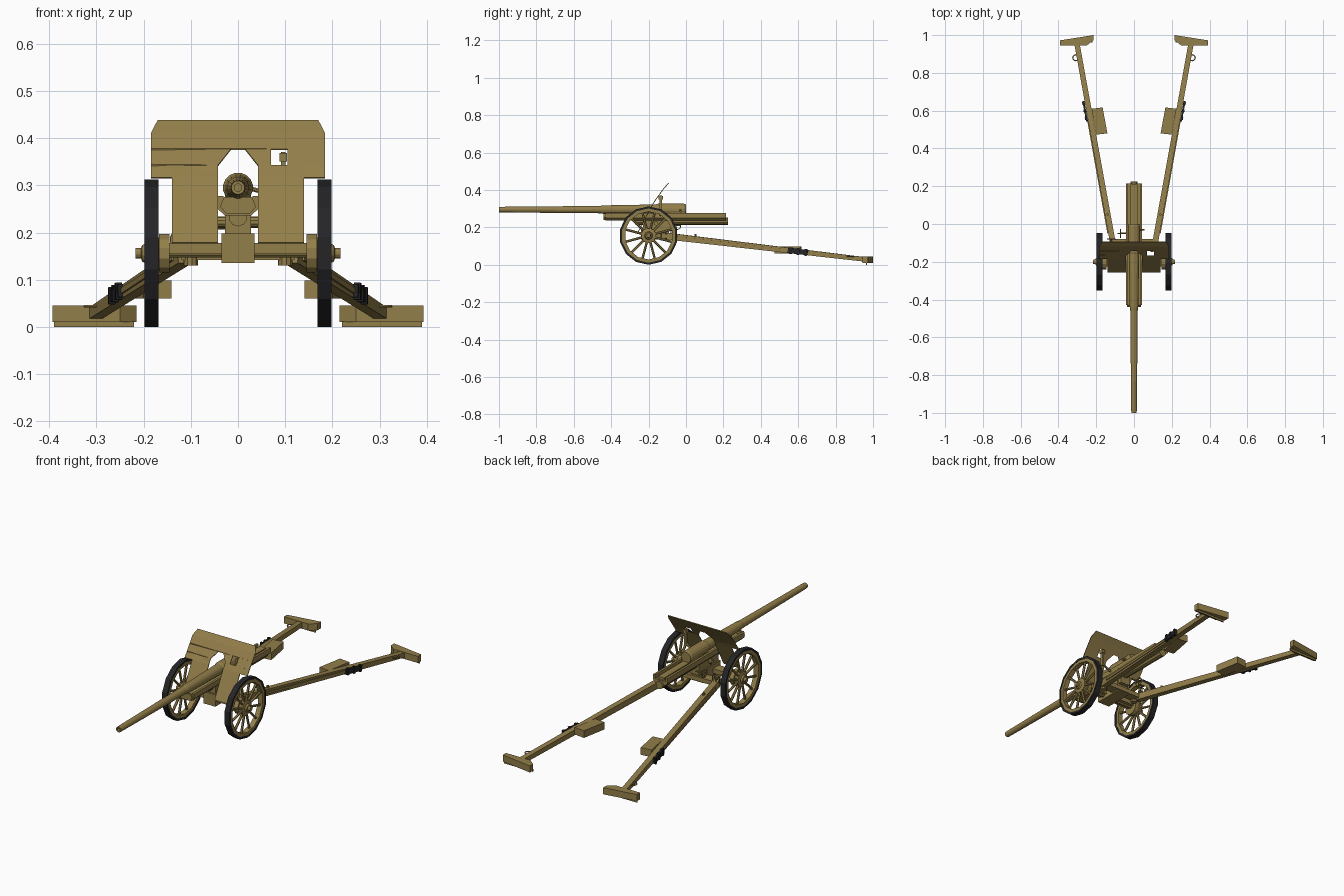
import bpy, bmesh, math
from mathutils import Vector

if "Cube" in bpy.data.objects:
    bpy.data.objects.remove(bpy.data.objects["Cube"])


def material(name, col):
    m = bpy.data.materials.new(name)
    m.diffuse_color = (*col, 1)
    m.use_nodes = True
    m.node_tree.nodes["Principled BSDF"].inputs["Base Color"].default_value = m.diffuse_color
    return m


KHAKI = material("khaki_paint", (0.29, 0.21, 0.068))
BLACK = material("black_rubber", (0.018, 0.018, 0.02))


def finish(name, bm, mat=KHAKI):
    bmesh.ops.recalc_face_normals(bm, faces=bm.faces)
    me = bpy.data.meshes.new(name)
    bm.to_mesh(me)
    bm.free()
    me.materials.append(mat)
    ob = bpy.data.objects.new(name, me)
    bpy.context.collection.objects.link(ob)
    return ob


def lathe(name, prof, n, centre, axis, mat=KHAKI, closed=False):
    """Revolve (distance along axis, radius) points around axis through centre."""
    bm = bmesh.new()
    a = Vector(axis).normalized()
    u = a.orthogonal().normalized() if abs(a.z) > 0.9 else a.cross(Vector((0, 0, 1))).normalized()
    v = a.cross(u)
    c = Vector(centre)
    rings = []
    for d, r in prof:
        rings.append([bm.verts.new(c + a * d + r * (u * math.cos(t) + v * math.sin(t)))
                      for t in (2 * math.pi * (i + 0.5) / n for i in range(n))])
    pairs = list(zip(rings, rings[1:]))
    if closed:
        pairs.append((rings[-1], rings[0]))
    for p, q in pairs:
        for i in range(n):
            j = (i + 1) % n
            bm.faces.new((p[i], p[j], q[j], q[i]))
    if not closed:
        bm.faces.new(rings[0])
        bm.faces.new(rings[-1])
    return finish(name, bm, mat)


def rod(name, p, q, r, n=8, mat=KHAKI):
    p, q = Vector(p), Vector(q)
    return lathe(name, [(0, r), ((q - p).length, r)], n, p, q - p, mat)


def beam(name, p, q, w0, h0, w1=None, h1=None, mat=KHAKI):
    """Tapered box from p to q, width sideways and height upright."""
    p, q = Vector(p), Vector(q)
    d = (q - p).normalized()
    s = d.cross(Vector((0, 0, 1))).normalized()
    u = s.cross(d)
    bm = bmesh.new()
    ends = []
    for c, w, h in ((p, w0, h0), (q, w1 or w0, h1 or h0)):
        ends.append([bm.verts.new(c + s * w / 2 * i + u * h / 2 * j)
                     for i, j in ((-1, -1), (1, -1), (1, 1), (-1, 1))])
    a, b = ends
    bm.faces.new(a)
    bm.faces.new(b)
    for i in range(4):
        j = (i + 1) % 4
        bm.faces.new((a[i], a[j], b[j], b[i]))
    return finish(name, bm, mat)


def prism(name, pts, axis, lo, hi, mat=KHAKI):
    """Extrude a 2D outline along y (points x,z) or z (points x,y)."""
    bm = bmesh.new()
    at = (lambda p, d: (p[0], d, p[1])) if axis == 'y' else (lambda p, d: (p[0], p[1], d))
    a = [bm.verts.new(at(p, lo)) for p in pts]
    b = [bm.verts.new(at(p, hi)) for p in pts]
    bm.faces.new(a)
    bm.faces.new(b)
    for i in range(len(pts)):
        j = (i + 1) % len(pts)
        bm.faces.new((a[i], a[j], b[j], b[i]))
    return finish(name, bm, mat)


def box(name, lo, hi, mat=KHAKI):
    (x0, y0, z0), (x1, y1, z1) = lo, hi
    return prism(name, [(x0, y0), (x1, y0), (x1, y1), (x0, y1)], 'z', z0, z1, mat)


def torus(name, c, axis, R, r, n=14):
    prof = [(r * math.sin(t), R + r * math.cos(t)) for t in (k * math.pi / 3 for k in range(6))]
    return lathe(name, prof, n, c, axis, closed=True)


# Barrel with open bore and heavy breech
lathe("barrel", [(-0.9, 0.008), (-1.0, 0.008), (-1.0, 0.0145), (-0.97, 0.0155), (-0.46, 0.020), (-0.44, 0.023),
                 (-0.16, 0.028), (-0.15, 0.032), (-0.01, 0.032), (0, 0.028)], 16, (0, 0, 0.295), (0, 1, 0))
box("breech_block", (-0.028, -0.08, 0.262), (0.028, -0.005, 0.3))
rod("breech_handle", (0.02, -0.03, 0.295), (0.055, -0.03, 0.285), 0.005)

# Cradle trough, recoil cylinder and end caps
prism("cradle", [(-0.043, 0.277), (-0.031, 0.277), (-0.031, 0.258), (0.031, 0.258), (0.031, 0.277), (0.043, 0.277),
                 (0.043, 0.25), (0.028, 0.236), (-0.028, 0.236), (-0.043, 0.25)], 'y', -0.43, 0.215)
box("cradle_slide", (-0.018, -0.01, 0.25), (0.018, 0.21, 0.271))
rod("recoil_cylinder", (0, -0.27, 0.233), (0, 0.225, 0.233), 0.02, 10)
prism("cradle_nose", [(-0.03, 0.275), (0.03, 0.275), (0.038, 0.255), (0.025, 0.24), (-0.025, 0.24), (-0.038, 0.255)],
      'y', -0.44, -0.43)

# Carriage saddle, pivot and axle
box("saddle", (-0.028, -0.23, 0.18), (0.028, -0.07, 0.24))
box("pivot_block", (-0.035, -0.24, 0.135), (0.035, -0.09, 0.198))
box("cross_beam", (-0.145, -0.225, 0.155), (0.145, -0.175, 0.178))
rod("axle", (-0.2, -0.2, 0.156), (0.2, -0.2, 0.156), 0.01)
rod("trunnion", (-0.045, -0.16, 0.222), (0.045, -0.16, 0.222), 0.012, 10)
box("rear_beam", (-0.12, -0.13, 0.142), (0.12, -0.08, 0.165))

# Shield: bands of (z0, z1, left/right x at bottom, left/right x at top), bent along a slope
SLOPE = [(0.178, -0.255), (0.315, -0.183), (0.342, -0.166), (0.376, -0.142), (0.41, -0.117), (0.437, -0.093)]
BANDS = [(0, -0.14, -0.042, -0.14, -0.042), (0, 0.042, 0.14, 0.042, 0.14),
         (1, -0.184, -0.14, -0.184, -0.14), (1, -0.14, -0.042, -0.14, -0.042),
         (1, 0.042, 0.14, 0.042, 0.14), (1, 0.14, 0.184, 0.14, 0.184),
         (2, -0.184, -0.042, -0.184, -0.015), (2, 0.042, 0.07, 0.015, 0.07), (2, 0.105, 0.184, 0.105, 0.184),
         (3, -0.184, 0.184, -0.184, 0.184), (4, -0.184, 0.184, -0.170, 0.170)]
bm = bmesh.new()
for k, b0, b1, t0, t1 in BANDS:
    (z0, y0), (z1, y1) = SLOPE[k], SLOPE[k + 1]
    bm.faces.new([bm.verts.new(p) for p in ((b0, y0, z0), (b1, y0, z0), (t1, y1, z1), (t0, y1, z1))])
bmesh.ops.remove_doubles(bm, verts=bm.verts, dist=1e-5)
shield = finish("shield", bm)
mod = shield.modifiers.new("thickness", 'SOLIDIFY')
mod.thickness = 0.004
mod.offset = 0

# Sight and its bracket behind the shield window
box("sight", (0.091, -0.142, 0.28), (0.101, -0.128, 0.37))
box("sight_head", (0.088, -0.147, 0.35), (0.104, -0.124, 0.368))
rod("sight_bracket", (0.04, -0.135, 0.265), (0.096, -0.135, 0.29), 0.006)

# Handwheels
for nm, c, ax in (("traverse_wheel", (-0.12, -0.08, 0.185), (0, 1, 0)),
                  ("elevation_wheel", (-0.072, -0.05, 0.21), (1, 0, 0))):
    torus(nm, c, ax, 0.022, 0.0025)
    c, ax = Vector(c), Vector(ax)
    u = ax.cross(Vector((0, 0, 1)))
    for d in (u, Vector((0, 0, 1))):
        rod(nm + "_spoke", c - d * 0.022, c + d * 0.022, 0.002, 5)
    rod(nm + "_shaft", c, c - ax * 0.05 if ax.y else c + ax * 0.05, 0.004)
rod("elevation_grip", (-0.072, -0.05, 0.232), (-0.088, -0.05, 0.232), 0.003)

WY, WZ = -0.2, 0.156
for s, side in ((1, "right"), (-1, "left")):
    wc = (s * 0.183, WY, WZ)

    # Wheel: tyre, rim, hub and twelve spokes
    def ring(nm, r0, r1, w, mat=KHAKI):
        lathe(side + nm, [(-w, r0), (w, r0), (w, r1), (-w, r1)], 14, wc, (1, 0, 0), mat, True)
    ring("_tyre", 0.145, 0.156, 0.015, BLACK)
    ring("_rim", 0.128, 0.147, 0.0135)
    lathe(side + "_hub", [(-0.018, 0.03), (-0.012, 0.04), (0.008, 0.04), (0.012, 0.022), (0.02, 0.018),
                          (0.022, 0.012), (0.034, 0.011)], 12, wc, (s, 0, 0))
    for k in range(12):
        t = math.radians(30 * k + 15)
        d = Vector((0, math.cos(t), math.sin(t)))
        rod(side + "_spoke", Vector(wc) + d * 0.03, Vector(wc) + d * 0.132, 0.0065, 6)
    lathe(side + "_brake_drum", [(0, 0.042), (0.022, 0.042)], 12, (s * 0.145, WY, WZ), (s, 0, 0))

    # Split trail leg with side rib and hinge
    p, q = Vector((s * 0.112, -0.1, 0.153)), Vector((s * 0.302, 0.955, 0.029))
    beam(side + "_trail", p, q, 0.03, 0.036, 0.028, 0.024)
    at = lambda y, dx=0, dz=0: p.lerp(q, (y + 0.1) / 1.055) + Vector((s * dx, 0, dz))
    beam(side + "_trail_rib", at(-0.05, 0.017), at(0.55, 0.016), 0.006, 0.012)
    rod(side + "_trail_hinge", (s * 0.1, -0.12, 0.13), (s * 0.1, -0.12, 0.18), 0.016, 10)
    rod(side + "_lock_pin", at(0.05, 0, 0.01), at(0.05, 0, 0.03), 0.006)

    # Spade foot
    prism(side + "_spade", [(s * x, y) for x, y in ((0.393, 0.945), (0.393, 0.972), (0.215, 1.0), (0.215, 0.973),
                                                    (0.25, 0.945))], 'z', 0.01, 0.045)
    box(side + "_spade_lip", (min(s * 0.22, s * 0.39), 0.962, 0.0), (max(s * 0.22, s * 0.39), 0.968, 0.012))

    # Tool box on inner side, tow ring and black grip on outer side
    prism(side + "_tool_box", [(s * x, y) for x, y in ((0.225, 0.61), (0.166, 0.617), (0.141, 0.48), (0.2, 0.473))],
          'z', 0.06, 0.098)
    torus(side + "_tow_ring", at(0.88, 0.02, 0.006), (0, 0, 1), 0.016, 0.003, 12)
    beam(side + "_grip", at(0.545, 0.021), at(0.65, 0.021), 0.01, 0.028, mat=BLACK)
    for y in (0.56, 0.6, 0.64):
        beam(side + "_grip_clip", at(y - 0.006, 0.022), at(y + 0.006, 0.022), 0.014, 0.036, mat=BLACK)
